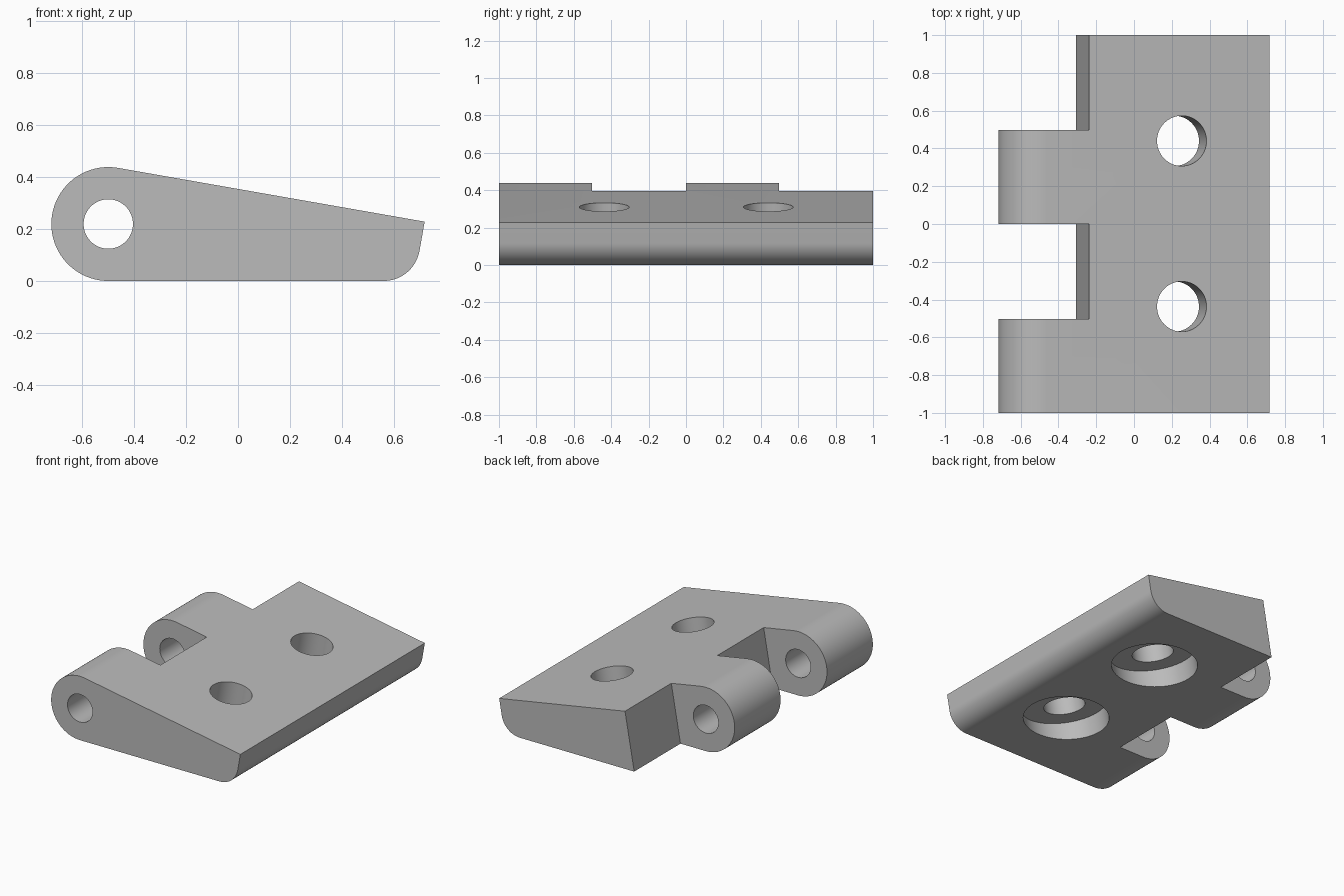
import bpy, bmesh, math
from mathutils import Matrix, Vector

cube = bpy.data.objects.get("Cube")
if cube:
    bpy.data.objects.remove(cube, do_unlink=True)

SLOPE = math.radians(10)              # tilt of the top face and everything square to it
T = math.tan(SLOPE)
KNUCKLE, KNUCKLE_R = Vector((-0.499, 0.219)), 0.219
TIP = Vector((0.718, 0.228))          # upper edge of the free end

grey = bpy.data.materials.new("steel grey")
grey.use_nodes = True
grey.diffuse_color = (0.5, 0.5, 0.5, 1)
grey.node_tree.nodes["Principled BSDF"].inputs["Base Color"].default_value = (0.5, 0.5, 0.5, 1)


def arc(centre, radius, start, end, steps):
    angles = [math.radians(start + (end - start) * i / steps) for i in range(steps + 1)]
    return [centre + radius * Vector((math.cos(a), math.sin(a))) for a in angles]


def make_object(name, bm):
    mesh = bpy.data.meshes.new(name)
    bmesh.ops.recalc_face_normals(bm, faces=bm.faces)
    bm.to_mesh(mesh)
    bm.free()
    mesh.materials.append(grey)
    obj = bpy.data.objects.new(name, mesh)
    bpy.context.collection.objects.link(obj)
    return obj


def prism(name, outline, y0, y1):
    """Extrude an x-z outline from y0 to y1."""
    bm = bmesh.new()
    face = bm.faces.new([bm.verts.new((p[0], y0, p[1])) for p in outline])
    grown = bmesh.ops.extrude_face_region(bm, geom=[face])["geom"]
    bmesh.ops.translate(bm, vec=(0, y1 - y0, 0),
                        verts=[v for v in grown if isinstance(v, bmesh.types.BMVert)])
    return make_object(name, bm)


def tilted_cylinder(name, centre, radius, low, high):
    """Cylinder square to the sloping top, from low to high along its axis."""
    bm = bmesh.new()
    bmesh.ops.create_cone(bm, cap_ends=True, segments=64, radius1=radius, radius2=radius,
                          depth=high - low,
                          matrix=Matrix.Translation(centre) @ Matrix.Rotation(SLOPE, 4, "Y")
                          @ Matrix.Translation((0, 0, (low + high) / 2)))
    return make_object(name, bm)


# Side profile: round knuckle, sloping top, rounded lower corner
fillet_r = 0.14
foot_x = TIP.x - TIP.y * T
fillet_centre = Vector((foot_x - fillet_r / math.tan(math.radians(50)), fillet_r))
profile = arc(KNUCKLE, KNUCKLE_R, 80, 270, 40)
profile += arc(fillet_centre, fillet_r, -90, -10, 16) + [TIP]
hinge = prism("hinge_leaf", profile, -1, 1)

# Cutters: two knuckle gaps, the pin bore, and two counterbored screw holes
cutters = []
wall_x, lo, hi = -0.307, -0.1, 0.6
gap = [(-1, lo), (wall_x + lo * T, lo), (wall_x + hi * T, hi), (-1, hi)]
for y0, y1 in ((-0.503, 0), (0.498, 1.1)):
    cutters.append(prism("gap_cutter", gap, y0, y1))
cutters.append(prism("pin_cutter", arc(KNUCKLE, 0.095, 0, 354.375, 63), -1.1, 1.1))
hole_x = 0.253
hole_z = TIP.y + (TIP.x - hole_x) * T
for y in (-0.437, 0.44):
    top = (hole_x, y, hole_z)
    cutters.append(tilted_cylinder("screw_cutter", top, 0.133, -0.6, 0.2))
    cutters.append(tilted_cylinder("counterbore_cutter", top, 0.272, -0.6, -0.23))

bpy.ops.object.select_all(action="DESELECT")
bpy.context.view_layer.objects.active = hinge
hinge.select_set(True)
for cutter in cutters:
    cutter.hide_render = True
    cut = hinge.modifiers.new("cut", "BOOLEAN")
    cut.operation, cut.solver, cut.object = "DIFFERENCE", "EXACT", cutter
    bpy.ops.object.modifier_apply(modifier=cut.name)
    bpy.data.objects.remove(cutter, do_unlink=True)

bpy.ops.object.shade_smooth_by_angle(angle=math.radians(20))
